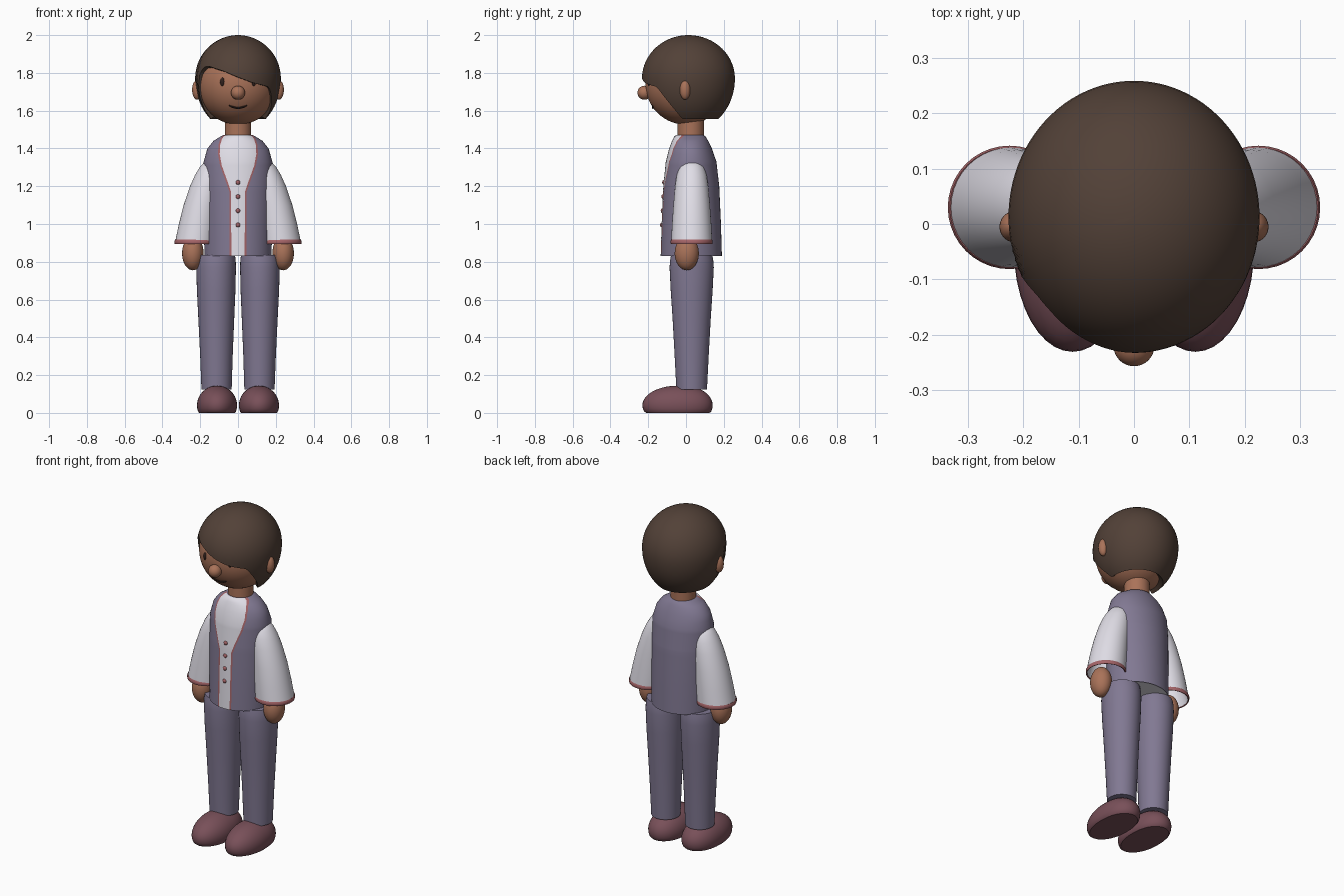
import bpy
import bmesh
from math import sin, cos, asin, acos, pi, radians, sqrt

cube = bpy.data.objects.get("Cube")
if cube:
    bpy.data.objects.remove(cube, do_unlink=True)


def make_material(name, color):
    mat = bpy.data.materials.new(name)
    mat.diffuse_color = (*color, 1)
    mat.use_nodes = True
    mat.node_tree.nodes["Principled BSDF"].inputs["Base Color"].default_value = (*color, 1)
    return mat


SKIN = make_material("warm skin", (0.40, 0.17, 0.10))
HAIR = make_material("dark brown hair", (0.085, 0.053, 0.039))
CLOTH = make_material("grey violet cloth", (0.22, 0.19, 0.29))
SHIRT = make_material("white shirt", (0.77, 0.75, 0.82))
TRIM = make_material("dusty red trim", (0.38, 0.13, 0.14))
SHOE = make_material("plum shoe", (0.19, 0.08, 0.10))
DARK = make_material("dark face detail", (0.03, 0.015, 0.012))


def finish(name, bm, mats, solid=0):
    """Turn a bmesh into a smooth shaded object, optionally thickened inwards."""
    mesh = bpy.data.meshes.new(name)
    bm.to_mesh(mesh)
    bm.free()
    for mat in mats:
        mesh.materials.append(mat)
    obj = bpy.data.objects.new(name, mesh)
    bpy.context.collection.objects.link(obj)
    bpy.ops.object.select_all(action="DESELECT")
    obj.select_set(True)
    bpy.context.view_layer.objects.active = obj
    if solid:
        mod = obj.modifiers.new("thickness", "SOLIDIFY")
        mod.thickness = solid
        mod.offset = -1
        bpy.ops.object.modifier_apply(modifier=mod.name)
    bpy.ops.object.shade_smooth_by_angle(angle=radians(40))


def ellipsoid(name, center, radii, mat, shape=None, segs=40):
    bm = bmesh.new()
    bmesh.ops.create_uvsphere(bm, u_segments=segs, v_segments=segs // 2, radius=1)
    for v in bm.verts:
        if shape:
            shape(v.co)
        v.co = [c + p * r for c, p, r in zip(center, v.co, radii)]
    finish(name, bm, [mat])


def loft(rings, caps=(), column_mat=None, tip=None):
    """Skin closed rings, given from the bottom up and counter-clockwise."""
    bm = bmesh.new()
    rows = [[bm.verts.new(p) for p in ring] for ring in rings]
    count = len(rows[0])
    for low, high in zip(rows, rows[1:]):
        for i in range(count):
            j = (i + 1) % count
            face = bm.faces.new((low[i], low[j], high[j], high[i]))
            if column_mat:
                face.material_index = column_mat(i)
    if "bottom" in caps:
        bm.faces.new(rows[0][::-1])
    if "top" in caps:
        bm.faces.new(rows[-1])
    if tip:
        point = bm.verts.new(tip)
        for i in range(count):
            bm.faces.new((rows[-1][i], rows[-1][(i + 1) % count], point))
    return bm


def oval(cx, cy, z, rx, ry, count=40):
    return [(cx + rx * cos(2 * pi * i / count), cy + ry * sin(2 * pi * i / count), z)
            for i in range(count)]


def interpolate(points, t):
    """Piecewise linear look-up in a list of (key, value, ...) rows."""
    if t <= points[0][0]:
        return points[0][1:]
    for a, b in zip(points, points[1:]):
        if t <= b[0]:
            f = (t - a[0]) / (b[0] - a[0])
            return [p + (q - p) * f for p, q in zip(a[1:], b[1:])]
    return points[-1][1:]


# Head, neck and nose
HEAD, HEAD_R = (0, 0, 1.742), (0.212, 0.215, 0.216)
ellipsoid("head", HEAD, HEAD_R, SKIN, segs=56)
finish("neck", loft([oval(0, 0.025, z, 0.07, 0.07) for z in (1.44, 1.60)]), [SKIN])
ellipsoid("nose", (0, -0.22, 1.695), (0.037, 0.037, 0.037), SKIN)


def face_y(x, z):
    return -HEAD_R[1] * sqrt(1 - (x / HEAD_R[0]) ** 2 - ((z - HEAD[2]) / HEAD_R[2]) ** 2)


# Smile, a thin tube lying on the face
rings = []
for i in range(17):
    t = i / 8 - 1
    x, z = 0.048 * t, 1.615 + 0.014 * t * t
    r = 0.006 * (1 - 0.6 * t ** 4)
    rings.append([(x, face_y(x, z) + r * cos(2 * pi * k / 8), z + r * sin(2 * pi * k / 8))
                  for k in range(8)])
finish("mouth", loft(rings, ("bottom", "top")), [DARK])

# Hair: a cap whose lower edge follows a swept fringe, (azimuth, height)
FRINGE = [(-78, 1.555), (-70, 1.70), (-63, 1.80), (-54, 1.832), (-44, 1.835), (-20, 1.81),
          (0, 1.777), (20, 1.748), (47, 1.725), (64, 1.63), (78, 1.555)]
COLS, ROWS, HAIR_Z = 96, 24, 1.77
rings = []
for k in range(ROWS):
    ring = []
    for i in range(COLS):
        deg = -180 + 360 * i / COLS
        drop = interpolate(FRINGE, deg)[0] - HAIR_Z
        phi = acos(drop / (0.23 if drop > 0 else 0.28)) * (1 - k / ROWS)
        height = cos(phi) * (0.23 if phi < pi / 2 else 0.28)
        a = radians(deg)
        ring.append((0.227 * sin(phi) * sin(a), 0.013 - 0.246 * sin(phi) * cos(a),
                     HAIR_Z + height))
    rings.append(ring)
finish("hair", loft(rings, tip=(0, 0.013, 2.0)), [HAIR], solid=0.03)

# Torso with open waistcoat: (height, half width, half depth, centre y)
TORSO = [(0.83, 0.178, 0.162, 0.028), (1.0, 0.18, 0.157, 0.028), (1.2, 0.183, 0.148, 0.028),
         (1.33, 0.182, 0.134, 0.027), (1.40, 0.162, 0.113, 0.024), (1.44, 0.13, 0.096, 0.022),
         (1.465, 0.09, 0.082, 0.02), (1.472, 0.075, 0.07, 0.02)]
# Half width of the shirt opening by height
OPENING = [(0.83, 0.035), (1.17, 0.037), (1.21, 0.05), (1.31, 0.086), (1.37, 0.097),
           (1.42, 0.094), (1.45, 0.085), (1.465, 0.074), (1.472, 0.06)]
FRONT, BACK = 8, 44
rings = []
for z in sorted({t[0] for t in TORSO} | {o[0] for o in OPENING} | {1.1, 1.25, 1.29}):
    rx, ry, cy = interpolate(TORSO, z)
    w = interpolate(OPENING, z)[0]
    edge, seam = asin(w / rx), asin((w + 0.009) / rx)
    angles = [-edge + 2 * edge * i / FRONT for i in range(FRONT + 1)]
    angles += [seam + (2 * pi - 2 * seam) * i / BACK for i in range(BACK + 1)]
    rings.append([(rx * sin(a), cy - ry * cos(a), z) for a in angles])


def torso_colour(i):
    if i < FRONT:
        return 1
    return 0 if FRONT < i <= FRONT + BACK else 2


finish("waistcoat", loft(rings, ("top",), torso_colour), [CLOTH, SHIRT, TRIM])
finish("shirt_underside", loft([oval(0, 0.028, z, 0.172, 0.156) for z in (0.84, 0.86)],
                               ("bottom", "top")), [SHIRT])
for n in range(4):
    z = 1.22 - 0.075 * n
    rx, ry, cy = interpolate(TORSO, z)
    ellipsoid(f"button_{n + 1}", (0, cy - ry, z), (0.012, 0.008, 0.012), TRIM, segs=16)


def shoe_shape(co):
    # Fuller heel and a flat sole
    if co.y > 0:
        co.y = co.y ** 0.8
    co.z = max(co.z, -0.385)


# (height, centre x, radius) and (height, half width, half depth)
SLEEVE = [(0.90, 0.225, 0.109), (1.0, 0.209, 0.104), (1.1, 0.191, 0.097), (1.2, 0.166, 0.088),
          (1.26, 0.148, 0.079), (1.30, 0.136, 0.067), (1.325, 0.13, 0.051), (1.34, 0.128, 0.022)]
LEG = [(0.125, 0.08, 0.081), (0.3, 0.086, 0.09), (0.5, 0.095, 0.101), (0.65, 0.102, 0.111),
       (0.77, 0.105, 0.117), (0.81, 0.104, 0.114), (0.836, 0.1, 0.109)]
CUFF = [(0.893, 0.109), (0.9, 0.1115), (0.91, 0.1115), (0.917, 0.108)]

# Paired parts
for side, s in (("left", 1), ("right", -1)):
    ellipsoid(f"{side}_eye", (s * 0.082, face_y(0.082, 1.752) + 0.003, 1.752),
              (0.013, 0.009, 0.023), DARK, segs=20)
    ellipsoid(f"{side}_ear", (s * 0.216, -0.005, 1.71), (0.027, 0.028, 0.052), SKIN)
    finish(f"{side}_sleeve", loft([oval(s * cx, 0.03, z, r, r) for z, cx, r in SLEEVE], ("top",)),
           [SHIRT], solid=0.005)
    finish(f"{side}_cuff", loft([oval(s * 0.225, 0.03, z, r, r) for z, r in CUFF]),
           [TRIM], solid=0.006)
    ellipsoid(f"{side}_hand", (s * 0.239, 0.004, 0.845), (0.057, 0.064, 0.09), SKIN)
    finish(f"{side}_leg", loft([oval(s * (0.113 + 0.004 * z), 0.03, z, rx, ry)
                                for z, rx, ry in LEG], ("bottom", "top")), [CLOTH])
    ellipsoid(f"{side}_shoe", (s * 0.111, -0.045, 0.04), (0.106, 0.186, 0.104), SHOE, shoe_shape)
